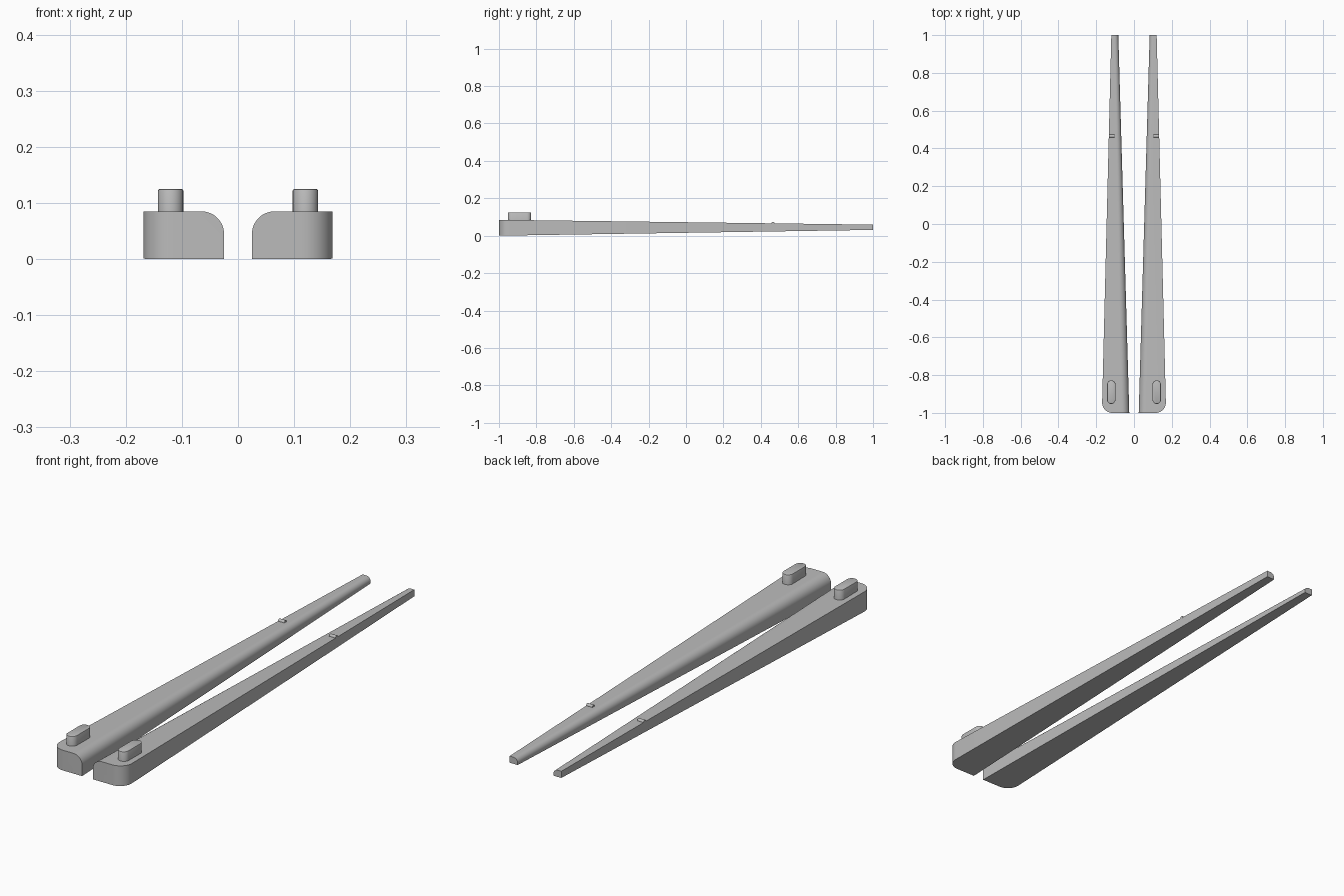
import bpy, bmesh, math
from mathutils import Matrix

cube = bpy.data.objects.get("Cube")
if cube:
    bpy.data.objects.remove(cube, do_unlink=True)

gray = bpy.data.materials.new("plain gray")
gray.use_nodes = True
gray.diffuse_color = (0.5, 0.5, 0.5, 1)
gray.node_tree.nodes["Principled BSDF"].inputs["Base Color"].default_value = (0.5, 0.5, 0.5, 1)


def lerp(a, b, t):
    return a + (b - a) * t


def loft(bm, rings):
    """Skin a closed solid through a list of equal-length rings of points."""
    loops = [[bm.verts.new(p) for p in ring] for ring in rings]
    for a, b in zip(loops, loops[1:]):
        for i in range(len(a)):
            j = (i + 1) % len(a)
            bm.faces.new((a[i], a[j], b[j], b[i]))
    bm.faces.new(loops[0])
    bm.faces.new(loops[-1])


def finish(bm, name):
    bmesh.ops.recalc_face_normals(bm, faces=bm.faces)
    mesh = bpy.data.meshes.new(name)
    bm.to_mesh(mesh)
    bm.free()
    mesh.materials.append(gray)
    obj = bpy.data.objects.new(name, mesh)
    bpy.context.collection.objects.link(obj)
    bpy.ops.object.select_all(action='DESELECT')
    obj.select_set(True)
    bpy.context.view_layer.objects.active = obj
    bpy.ops.object.shade_smooth_by_angle(angle=math.radians(30))


def bar_section(side, y, inset):
    """Cross-section of the bar with its upper inner edge rounded."""
    t = (y + 1) / 2
    inner, outer = lerp(0.025, 0.083, t), lerp(0.17, 0.12, t) - inset
    low, high, r = lerp(0, 0.031, t), lerp(0.085, 0.059, t), lerp(0.04, 0.02, t)
    points = [(outer, high), (outer, low), (inner, low)]
    for i in range(13):
        a = math.pi / 2 * i / 12
        points.append((inner + r - r * math.cos(a), high - r + r * math.sin(a)))
    return [(side * x, y, z) for x, z in points]


def stadium(side, grow, z):
    """Long rounded outline of the peg."""
    ring = []
    for end, start in ((-0.85, 0), (-0.93, math.pi)):
        for i in range(13):
            a = start + math.pi * i / 12
            r = 0.0225 - grow
            ring.append((side * (0.12 + r * math.cos(a)), end + r * math.sin(a), z))
    return ring


for side, label in ((1, "left"), (-1, "right")):
    # Tapered bar, its outer front corner rounded in plan
    corner = 0.055
    angles = [math.pi / 2 * i / 10 for i in range(11)]
    rings = [bar_section(side, -1 + corner * (1 - math.cos(a)), corner * (1 - math.sin(a)))
             for a in angles]
    rings.append(bar_section(side, 1, 0))
    bm = bmesh.new()
    loft(bm, rings)
    finish(bm, label + "_bar")

    # Upright peg with a softened top edge
    bm = bmesh.new()
    loft(bm, [stadium(side, 0, 0.07), stadium(side, 0, 0.122),
              stadium(side, 0.001, 0.124), stadium(side, 0.003, 0.125)])
    finish(bm, label + "_peg")

    # Small rounded ridge across the upper face
    bm = bmesh.new()
    bmesh.ops.create_cone(bm, cap_ends=True, segments=20, radius1=0.008, radius2=0.008,
                          depth=0.029,
                          matrix=Matrix.Translation((side * 0.119, 0.465, 0.066))
                          @ Matrix.Rotation(math.pi / 2, 4, 'Y'))
    finish(bm, label + "_ridge")
